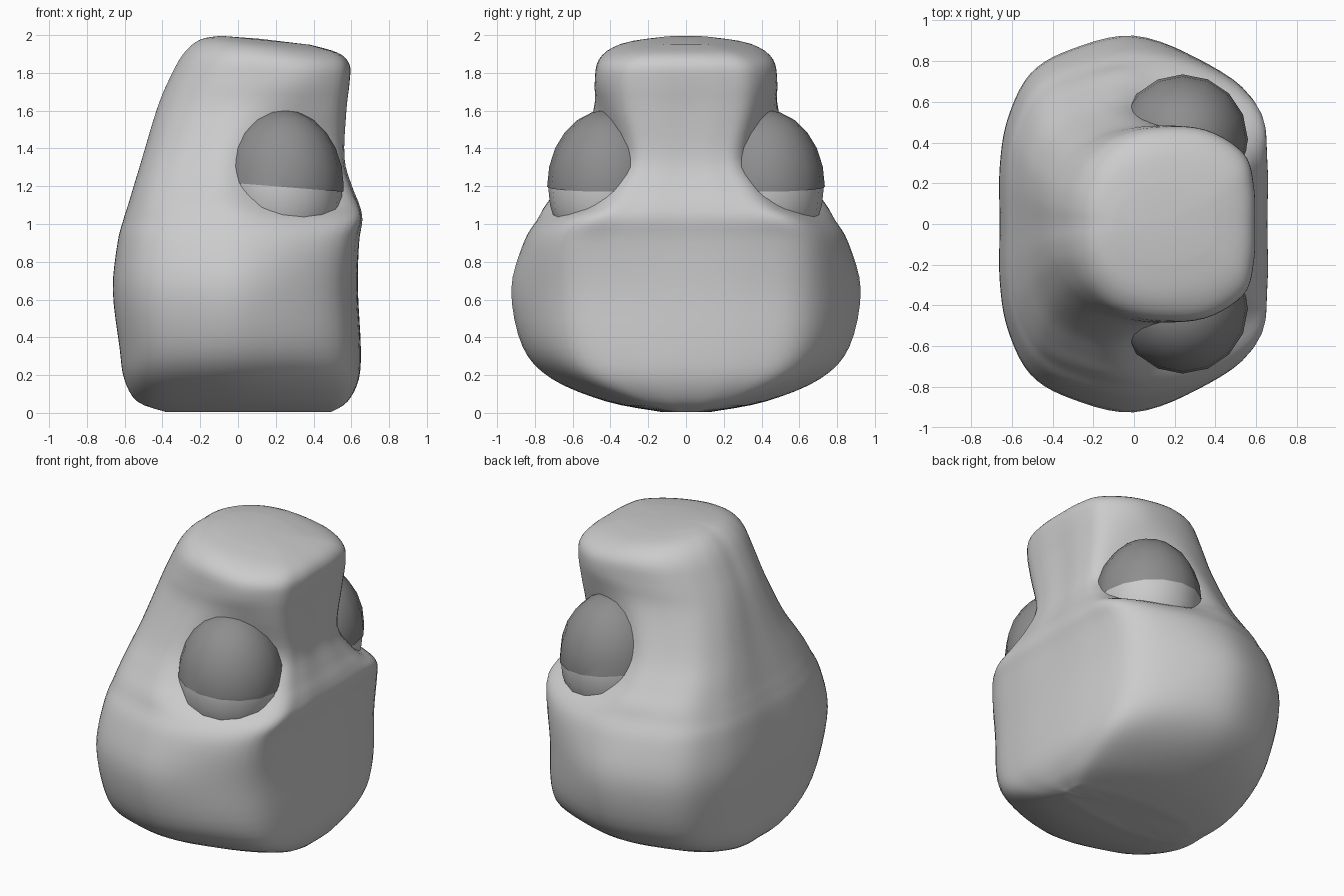
import bpy, bmesh, math
from mathutils import Vector, Matrix

if "Cube" in bpy.data.objects:
    bpy.data.objects.remove(bpy.data.objects["Cube"])

# Body levels: z, back x, front x, front-corner half width, corner depth, front-side half width, max half width, mid x
LEVELS = [
    (0.005, -0.38, 0.49, 0.07, 0.90, 0.11, 0.13, 0.0),
    (0.06, -0.53, 0.58, 0.28, 0.88, 0.38, 0.42, 0.0),
    (0.18, -0.60, 0.64, 0.50, 0.87, 0.63, 0.71, 0.0),
    (0.35, -0.625, 0.65, 0.60, 0.86, 0.77, 0.865, 0.0),
    (0.65, -0.66, 0.635, 0.63, 0.86, 0.81, 0.925, 0.0),
    (0.90, -0.635, 0.64, 0.63, 0.89, 0.79, 0.86, 0.0),
    (1.02, -0.605, 0.655, 0.56, 0.93, 0.71, 0.79, 0.0),
    (1.10, -0.58, 0.64, 0.44, 0.93, 0.58, 0.74, -0.02),
    (1.20, -0.55, 0.60, 0.36, 0.92, 0.47, 0.66, -0.04),
    (1.35, -0.505, 0.56, 0.29, 0.92, 0.40, 0.57, -0.03),
    (1.60, -0.43, 0.57, 0.34, 0.90, 0.44, 0.49, 0.04),
    (1.75, -0.37, 0.59, 0.35, 0.89, 0.465, 0.48, 0.09),
    (1.87, -0.29, 0.59, 0.33, 0.88, 0.44, 0.46, 0.12),
    (1.94, -0.20, 0.53, 0.25, 0.88, 0.33, 0.36, 0.13),
    (1.97, -0.09, 0.38, 0.12, 0.88, 0.16, 0.18, 0.14),
]


def catmull(pts, steps, closed=False):
    n, out = len(pts), []
    for i in range(n if closed else n - 1):
        idx = [i - 1, i, i + 1, i + 2]
        idx = [k % n if closed else min(max(k, 0), n - 1) for k in idx]
        a, b, c, d = (pts[k] for k in idx)
        for s in range(steps):
            t = s / steps
            out.append(0.5 * (2 * b + (c - a) * t + (2 * a - 5 * b + 4 * c - d) * t * t
                              + (3 * b - a - 3 * c + d) * t ** 3))
    if not closed:
        out.append(pts[-1].copy())
    return out


def section(z, xb, xf, wf, k, ws, w, xm):
    f, b = xf - xm, xb - xm
    top = min(1, max(0, (z - 1.2) / 0.6))  # head is rounder at the back than the base
    half = [(xm + f * (0.5 + 0.55 * k if k < 0.9 else 1), wf * 0.55), (xm + f * k, wf),
            (xm + f * 0.5, ws), (xm, w),
            (xm + b * 0.46, w * (0.93 - 0.03 * top)), (xm + b * 0.77, w * (0.80 - 0.12 * top)),
            (xm + b * 0.94, w * (0.56 - 0.14 * top)), (xm + b, w * (0.30 - 0.10 * top))]
    ring = [(xf, 0)] + half + [(xb, 0)] + [(x, -y) for x, y in reversed(half)]
    # the crown slopes down towards the face
    slope = 0.10 * min(1, max(0, (z - 1.75) / 0.2))
    return [Vector((x, y, z - slope * (x - 0.17))) for x, y in ring]


def finish(name, bm, angle=180):
    bmesh.ops.recalc_face_normals(bm, faces=bm.faces)
    me = bpy.data.meshes.new(name)
    bm.to_mesh(me)
    bm.free()
    ob = bpy.data.objects.new(name, me)
    bpy.context.collection.objects.link(ob)
    bpy.ops.object.select_all(action='DESELECT')
    ob.select_set(True)
    bpy.context.view_layer.objects.active = ob
    bpy.ops.object.shade_smooth_by_angle(angle=math.radians(angle))
    return ob


# Body: smooth loft through the levels
columns = [catmull(list(col), 4) for col in zip(*[section(*lv) for lv in LEVELS])]
bm = bmesh.new()
rings = [[bm.verts.new(p) for p in catmull(list(r), 5, True)] for r in zip(*columns)]
n = len(rings[0])
for lo, hi in zip(rings, rings[1:]):
    for i in range(n):
        bm.faces.new((lo[i], lo[(i + 1) % n], hi[(i + 1) % n], hi[i]))
for ring, centre in ((rings[0], (0.05, 0, 0.03)), (rings[-1], (0.12, 0, 1.98))):
    c = bm.verts.new(centre)
    for i in range(n):
        bm.faces.new((ring[i], ring[(i + 1) % n], c))
finish("body", bm, 60)

# Eyes: tall ball in two tones, pale below and a dark upper lid
lid_mat = bpy.data.materials.new("lid_grey")
lid_mat.diffuse_color = (0.27, 0.27, 0.27, 1)
lid_mat.use_nodes = True
lid_mat.node_tree.nodes["Principled BSDF"].inputs["Base Color"].default_value = lid_mat.diffuse_color
for side, s in (("left", 1), ("right", -1)):
    for part, size, lid in (("eyeball_", 0.985, False), ("upper_lid_", 1.0, True)):
        shape = Matrix.Translation((0.24, 0.415 * s, 1.2)) @ Matrix.Diagonal(
            (0.32 * size, 0.32 * size, 0.405 * size, 1))
        bm = bmesh.new()
        bmesh.ops.create_uvsphere(bm, u_segments=16, v_segments=12, radius=1, matrix=shape)
        if lid:
            bmesh.ops.bisect_plane(bm, geom=bm.verts[:] + bm.edges[:] + bm.faces[:],
                                   plane_co=(0.255, 0, 1.195), plane_no=(0.08, 0, 1),
                                   clear_inner=True)
        ob = finish(part + side, bm)
        if lid:
            ob.data.materials.append(lid_mat)
